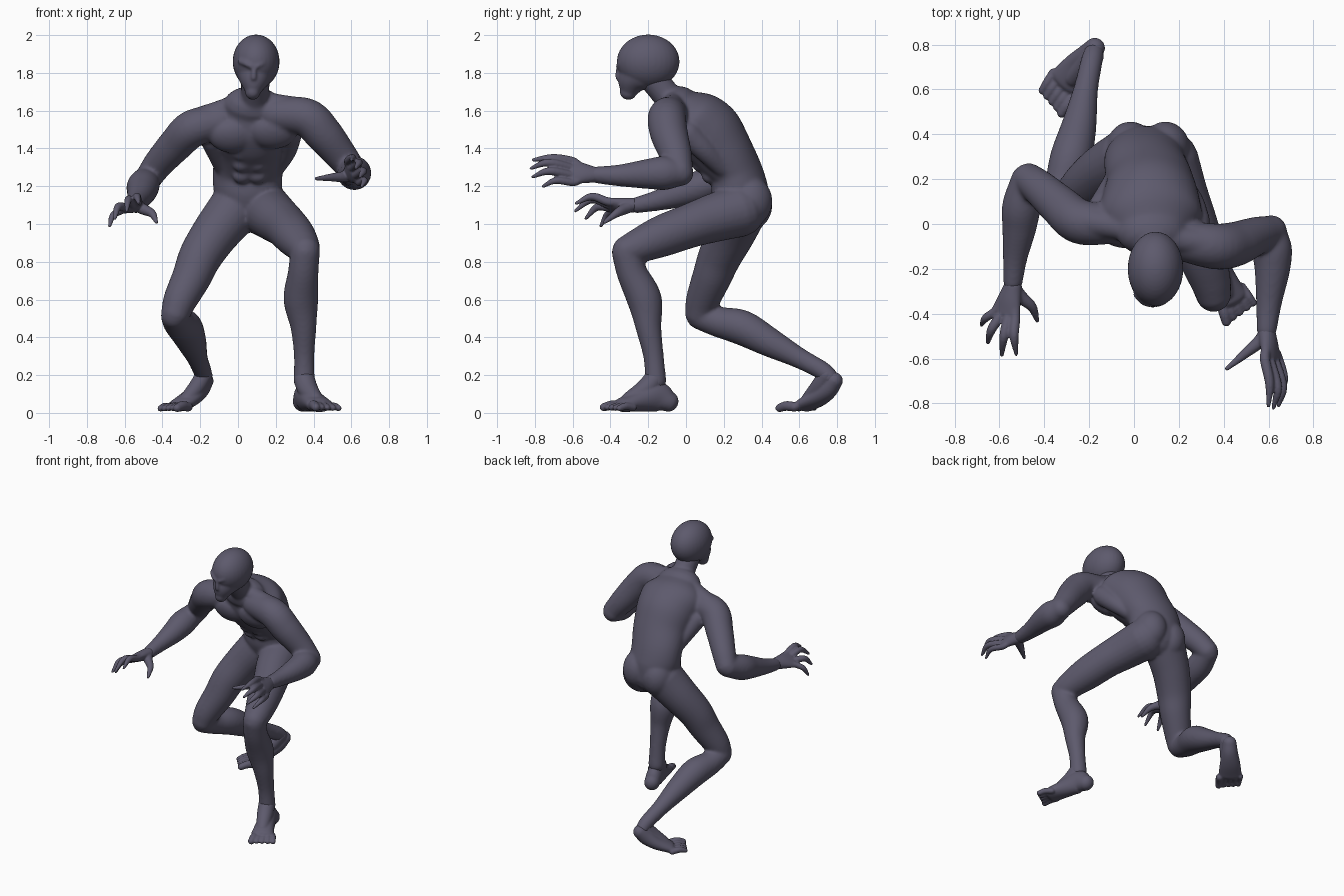
import bpy, bmesh, math
from mathutils import Vector, Matrix

skin = bpy.data.materials.new("dark slate skin")
skin.diffuse_color = (0.11, 0.102, 0.152, 1)


def tube(bm, pts, side=None, steps=6, n=24):
    """Smooth round-ended tube through (x, y, z, r) or (x, y, z, side r, depth r) points."""
    P = [Vector(p if len(p) == 5 else (*p, p[3])) for p in pts]
    P = [2 * P[0] - P[1]] + P + [2 * P[-1] - P[-2]]
    path = []
    for i in range(1, len(P) - 2):
        a, b, c, d = P[i - 1:i + 3]
        for k in range(steps):
            t = k / steps
            path.append(0.5 * (2 * b + (c - a) * t + (2 * a - 5 * b + 4 * c - d) * t * t
                               + (3 * b - a - 3 * c + d) * t ** 3))
    path.append(P[-2])
    path[-1] = P[-2]
    xyz = [Vector(q[:3]) for q in path]
    last = len(path) - 1
    tan = [(xyz[min(i + 1, last)] - xyz[max(i - 1, 0)]).normalized() for i in range(last + 1)]
    side = Vector(side) if side else (xyz[-1] - xyz[0]).orthogonal()
    rows = []
    caps = [math.radians(a) for a in (80, 60, 40, 20)]
    for i, q in enumerate(path):
        h = min(q[3], q[4])
        ring = (xyz[i], tan[i], q[3], q[4])
        dome = [(xyz[i] + tan[i] * h * math.sin(a) * (-1 if i == 0 else 1), tan[i],
                 q[3] * math.cos(a), q[4] * math.cos(a)) for a in caps]
        if i == 0:
            rows += dome
        rows.append(ring)
        if i == last:
            rows += dome[::-1]
    loops = []
    for c, t, ra, rb in rows:
        u = (side - t * side.dot(t)).normalized()
        v = t.cross(u)
        loops.append([bm.verts.new(c + u * ra * math.cos(2 * math.pi * k / n)
                                   + v * rb * math.sin(2 * math.pi * k / n)) for k in range(n)])
    for A, B in zip(loops, loops[1:]):
        for k in range(n):
            bm.faces.new((A[k], A[(k + 1) % n], B[(k + 1) % n], B[k]))
    bm.faces.new(loops[0][::-1])
    bm.faces.new(loops[-1])


def blob(bm, c, r, tilt=0):
    m = Matrix.Translation(c) @ Matrix.Rotation(math.radians(tilt), 4, 'X') @ Matrix.Diagonal((*r, 1))
    bmesh.ops.create_uvsphere(bm, u_segments=32, v_segments=20, radius=1, matrix=m)


def finish(name, bm, voxel, smooth):
    """Fuse the overlapping pieces into one smooth skin."""
    bmesh.ops.recalc_face_normals(bm, faces=bm.faces)
    me = bpy.data.meshes.new(name)
    bm.to_mesh(me)
    bm.free()
    me.materials.append(skin)
    me.polygons.foreach_set("use_smooth", [True] * len(me.polygons))
    ob = bpy.data.objects.new(name, me)
    bpy.context.collection.objects.link(ob)
    rm = ob.modifiers.new("fuse", 'REMESH')
    rm.mode, rm.voxel_size, rm.use_smooth_shade = 'VOXEL', voxel, True
    sm = ob.modifiers.new("soften", 'SMOOTH')
    sm.factor, sm.iterations = 0.5, smooth


# ---- body: torso, arms and legs
bm = bmesh.new()
tube(bm, [(.06, .30, 1.10, .15, .14), (.052, .285, 1.18, .18, .15), (.052, .26, 1.28, .185, .142),
          (.07, .19, 1.385, .195, .165), (.075, .115, 1.48, .215, .185),
          (.075, .03, 1.56, .225, .165), (.08, -.035, 1.62, .16, .11)], side=(1, -.1, .03), n=40)
tube(bm, [(.085, -.05, 1.62, .085), (.09, -.11, 1.69, .075), (.092, -.18, 1.78, .078)])      # neck
tube(bm, [(.10, -.06, 1.66, .06), (.20, -.07, 1.63, .06), (.34, -.09, 1.60, .07)])           # shoulder slopes
tube(bm, [(.05, -.04, 1.65, .06), (-.08, -.01, 1.60, .06), (-.20, .01, 1.55, .07)])
tube(bm, [(.27, .01, 1.48, .07), (.25, .1, 1.39, .06), (.2, .19, 1.3, .05)])                 # side back muscles
tube(bm, [(-.13, .08, 1.45, .07), (-.1, .15, 1.37, .06), (-.07, .22, 1.29, .05)])
for c in ((-.03, -.035, 1.465), (.185, -.07, 1.485)):                                        # chest
    blob(bm, c, (.125, .065, .095), 30)
for c in ((-.015, .335, 1.10), (.14, .335, 1.12)):                                           # buttocks
    blob(bm, c, (.11, .122, .135))
for k in range(3):                                                                           # belly
    for s in (-.042, .042):
        blob(bm, (.062 + s, .015 + .05 * k, 1.37 - .06 * k), (.046, .03, .04), 35)
# arms
tube(bm, [(.20, -.07, 1.58, .09), (.36, -.10, 1.565, .102), (.45, -.09, 1.48, .1),
          (.54, -.055, 1.37, .086), (.61, -.035, 1.28, .073)])
tube(bm, [(.612, -.03, 1.27, .07), (.615, -.11, 1.27, .09), (.617, -.20, 1.265, .08),
          (.602, -.35, 1.257, .058), (.592, -.47, 1.26, .045)])
tube(bm, [(-.10, 0, 1.54, .09), (-.24, .01, 1.505, .1), (-.33, .08, 1.42, .092),
          (-.42, .16, 1.32, .08), (-.47, .20, 1.25, .072)])
tube(bm, [(-.48, .195, 1.24, .07), (-.502, .08, 1.20, .086), (-.512, -.02, 1.165, .076),
          (-.53, -.15, 1.125, .055), (-.54, -.26, 1.10, .043)])
# front leg
tube(bm, [(.15, .28, 1.07, .14), (.20, .14, 1.03, .128), (.25, .02, .99, .117),
          (.30, -.13, .935, .11), (.34, -.25, .885, .092), (.355, -.31, .86, .08)])
tube(bm, [(.355, -.315, .85, .078), (.345, -.285, .74, .081), (.333, -.22, .60, .092),
          (.347, -.198, .45, .068), (.35, -.172, .30, .054), (.35, -.16, .17, .056)])
# rear leg
tube(bm, [(-.025, .29, 1.07, .14), (-.12, .24, .95, .126), (-.198, .18, .83, .115),
          (-.245, .137, .72, .104), (-.305, .09, .60, .09), (-.33, .072, .53, .078)])
tube(bm, [(-.335, .075, .515, .074), (-.315, .18, .48, .082), (-.28, .30, .45, .093),
          (-.245, .44, .375, .078), (-.215, .60, .29, .055), (-.19, .72, .225, .049),
          (-.18, .76, .19, .046)])
finish("body", bm, 0.01, 7)

# ---- head: skull, jaw, brows and nose
bm = bmesh.new()
blob(bm, (.096, -.2, 1.86), (.124, .166, .143))
tube(bm, [(.078, -.307, 1.697, .04, .045), (.084, -.287, 1.75, .074, .08),
          (.09, -.25, 1.80, .098, .115), (.094, -.22, 1.85, .11, .13)], side=(1, 0, 0))
for s in (-1, 1):
    tube(bm, [(.085 + s * .075, -.315, 1.862, .014), (.085 + s * .045, -.346, 1.85, .015),
              (.085 + s * .014, -.358, 1.834, .014)])
tube(bm, [(.086, -.354, 1.835, .012), (.084, -.36, 1.80, .014), (.083, -.358, 1.775, .016)])
finish("head", bm, 0.008, 4)


# ---- hands: palm, four clawed fingers and thumb
def hand(name, wrist, index, little, mids, tips, thumb):
    bm = bmesh.new()
    w, a, b = Vector(wrist), Vector(index), Vector(little)
    across = b - a
    mid = (a + b) / 2
    tube(bm, [(*w, .042, .038), (*w.lerp(mid, .5), .058, .034), (*w.lerp(mid, .92), .072, .025)], side=across)
    for k in range(4):
        base = a.lerp(b, k / 3)
        r = .023 if k < 3 else .02
        tube(bm, [(*w.lerp(base, .7), r), (*base, r), (*mids[k], r * .9), (*tips[k], .009)], n=14)
    tube(bm, [(*w, .032), (*thumb[0], .03), (*thumb[1], .022), (*thumb[2], .01)], n=14)
    finish(name, bm, 0.006, 2)


hand("left_hand", (.592, -.48, 1.26), (.585, -.61, 1.335), (.645, -.60, 1.22),
     [(.605, -.71, 1.35), (.64, -.73, 1.325), (.663, -.725, 1.28), (.67, -.69, 1.23)],
     [(.60, -.81, 1.34), (.622, -.82, 1.295), (.645, -.81, 1.25), (.655, -.755, 1.2)],
     [(.56, -.525, 1.25), (.50, -.575, 1.247), (.415, -.645, 1.24)])
hand("right_hand", (-.54, -.28, 1.10), (-.53, -.42, 1.12), (-.62, -.39, 1.07),
     [(-.535, -.50, 1.145), (-.58, -.50, 1.13), (-.635, -.47, 1.09), (-.662, -.42, 1.045)],
     [(-.525, -.58, 1.11), (-.59, -.585, 1.07), (-.652, -.53, 1.03), (-.68, -.45, .99)],
     [(-.505, -.325, 1.08), (-.455, -.37, 1.055), (-.432, -.43, 1.01)])


# ---- feet: heel to ball, instep and five toes
def foot(name, sole, instep, across, bases, tips):
    bm = bmesh.new()
    tube(bm, sole, side=across)
    tube(bm, instep)
    (a, b), (c, d) = [[Vector(p) for p in q] for q in (bases, tips)]
    for k in range(5):
        t = k / 4
        r = .026 if k == 0 else .02
        p, q = a.lerp(b, t), c.lerp(d, t)
        tube(bm, [(*p, r), (*(p.lerp(q, .55) + Vector((0, 0, .008))), r), (*q, r * .85)], n=14)
    finish(name, bm, 0.0065, 3)


foot("front_foot", [(.342, -.092, .06, .052, .055), (.357, -.15, .085, .056, .08),
                    (.39, -.24, .066, .064, .06), (.43, -.33, .044, .076, .04)],
     [(.35, -.165, .18, .056), (.37, -.215, .125, .054), (.41, -.30, .07, .042)], (.85, .5, 0),
     [(.39, -.34, .035), (.48, -.28, .03)], [(.412, -.435, .03), (.532, -.352, .025)])
foot("rear_foot", [(-.175, .785, .17, .046, .046), (-.205, .75, .125, .055, .052),
                   (-.25, .70, .08, .068, .045), (-.305, .635, .043, .078, .036)],
     [(-.18, .745, .20, .045), (-.215, .705, .14, .045), (-.27, .65, .07, .04)], (.65, -.75, 0),
     [(-.265, .575, .032), (-.36, .675, .03)], [(-.322, .495, .026), (-.41, .595, .023)])
